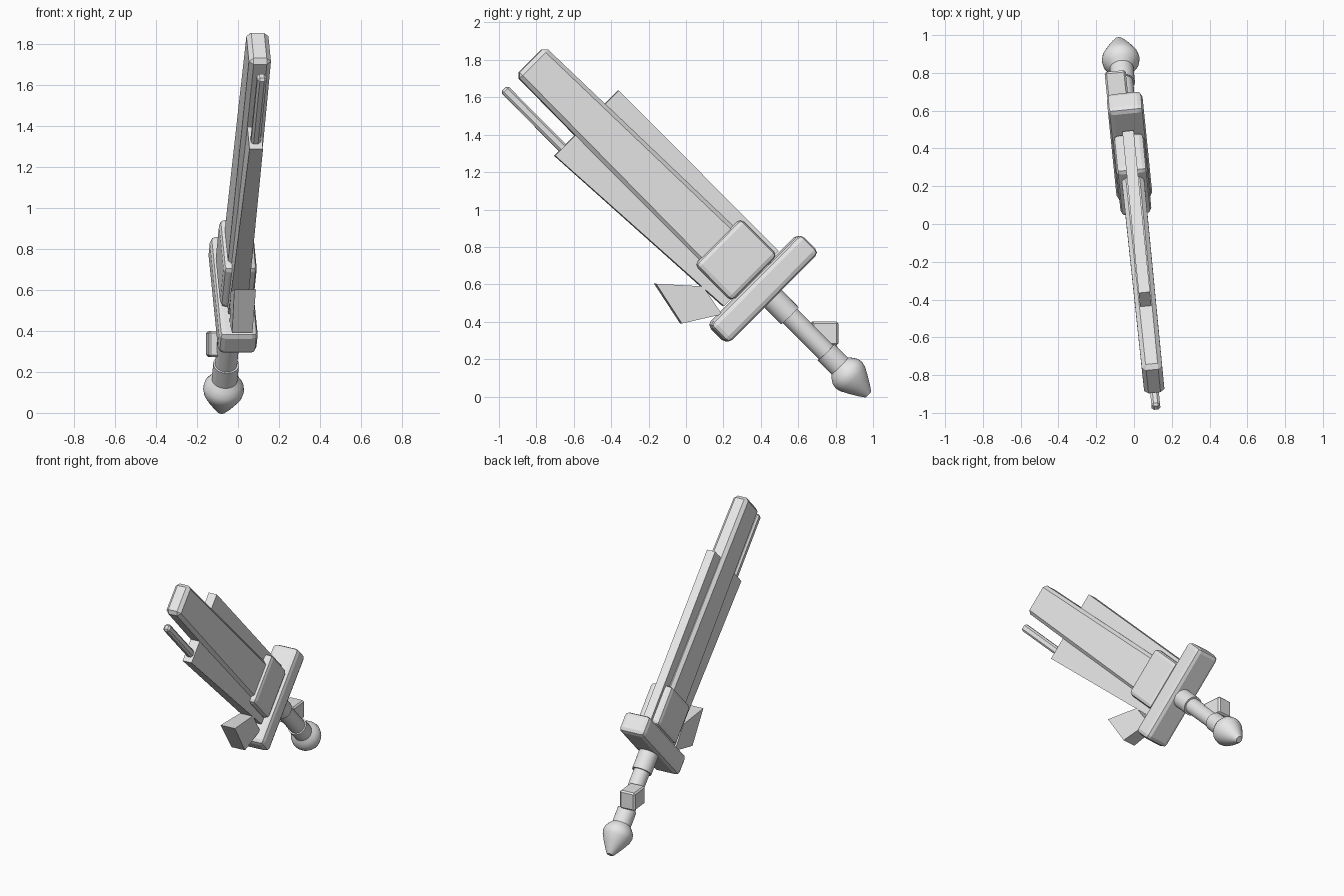
import bpy, bmesh, math
from mathutils import Matrix, Vector

cube = bpy.data.objects.get("Cube")
if cube:
    bpy.data.objects.remove(cube)

steel = bpy.data.materials.new("plain_grey")
steel.use_nodes = True
steel.diffuse_color = (0.8, 0.8, 0.8, 1)
steel.node_tree.nodes["Principled BSDF"].inputs["Base Color"].default_value = (0.8, 0.8, 0.8, 1)

# The sword leans back 45 degrees and is turned slightly sideways
POSE = (Matrix.Translation((0.018, 0, 0)) @ Matrix.Rotation(math.radians(5.8), 4, 'Z')
        @ Matrix.Rotation(math.radians(-45), 4, 'X'))
AXIS = 0.70  # height of the grip's centre line across the blade


def finish(name, bm, smooth=False):
    bmesh.ops.recalc_face_normals(bm, faces=bm.faces)
    mesh = bpy.data.meshes.new(name)
    bm.to_mesh(mesh)
    bm.free()
    mesh.materials.append(steel)
    obj = bpy.data.objects.new(name, mesh)
    bpy.context.collection.objects.link(obj)
    obj.matrix_world = POSE
    if smooth:
        bpy.ops.object.select_all(action='DESELECT')
        obj.select_set(True)
        bpy.context.view_layer.objects.active = obj
        bpy.ops.object.shade_smooth_by_angle(angle=math.radians(35))
    return obj


def slab(name, outline, bevel=0.0, segments=1, shift=0.0):
    """Plate from (along, across, half thickness) outline points."""
    bm = bmesh.new()
    sides = [[bm.verts.new((s * h + shift, -u, v)) for u, v, h in outline] for s in (-1, 1)]
    bm.faces.new(sides[0])
    bm.faces.new(sides[1][::-1])
    n = len(outline)
    for i in range(n):
        j = (i + 1) % n
        bm.faces.new((sides[0][i], sides[0][j], sides[1][j], sides[1][i]))
    obj = finish(name, bm)
    if bevel:
        mod = obj.modifiers.new("edge_bevel", 'BEVEL')
        mod.width = bevel
        mod.segments = segments
        mod.limit_method = 'ANGLE'
    return obj


def bar(name, u0, u1, v0, v1, half, **kw):
    return slab(name, [(u0, v0, half), (u1, v0, half), (u1, v1, half), (u0, v1, half)], **kw)


def lathe(name, profile, sides=32):
    """Round part from (along, radius) points, closed at both ends."""
    bm = bmesh.new()
    rings = []
    for u, r in profile:
        rings.append([bm.verts.new((r * math.cos(t), -u, AXIS + r * math.sin(t)))
                      for t in (2 * math.pi * k / sides for k in range(sides))])
    for a, b in zip(rings, rings[1:]):
        for k in range(sides):
            m = (k + 1) % sides
            bm.faces.new((a[k], a[m], b[m], b[k]))
    bm.faces.new(rings[0])
    bm.faces.new(rings[-1][::-1])
    return finish(name, bm, smooth=True)


# Blades
slab("main_blade", [(0.15, 0.557, 0.06), (1.86, 0.568, 0.054),
                    (1.86, 0.785, 0.054), (0.15, 0.83, 0.06)], bevel=0.022)
slab("lower_blade", [(0.2, 0.483, 0.045), (1.41, 0.411, 0.033),
                     (1.41, 0.62, 0.033), (0.2, 0.62, 0.045)])
bar("upper_blade", 0.2, 1.415, 0.74, 0.9, 0.03)
bar("thin_rod", 1.3, 1.855, 0.446, 0.497, 0.023, bevel=0.012)

# Guard, collar block and side fin
bar("guard", 0.043, 0.187, 0.355, 1.046, 0.095, bevel=0.03, segments=2)
bar("blade_base_block", 0.19, 0.47, 0.528, 0.877, 0.082, bevel=0.027, segments=2)
slab("fin", [(0.544, 0.309, 0.053), (0.355, 0.478, 0.046),
             (0.177, 0.445, 0.04), (0.295, 0.257, 0.05)])

# Handle
lathe("upper_collar", [(0.06, 0.066), (-0.088, 0.066)])
lathe("grip", [(0.0, 0.054), (-0.4, 0.054)])
lathe("lower_collar", [(-0.364, 0.063), (-0.48, 0.063)])
lathe("pommel", [(-0.465, 0.06), (-0.487, 0.08), (-0.512, 0.096), (-0.538, 0.1),
                 (-0.565, 0.094), (-0.61, 0.07), (-0.655, 0.043), (-0.685, 0.022)])
slab("grip_block", [(-0.194, 0.76, 0.056), (-0.295, 0.861, 0.056),
                    (-0.385, 0.771, 0.056), (-0.284, 0.67, 0.056)],
     bevel=0.01, shift=-0.036)
